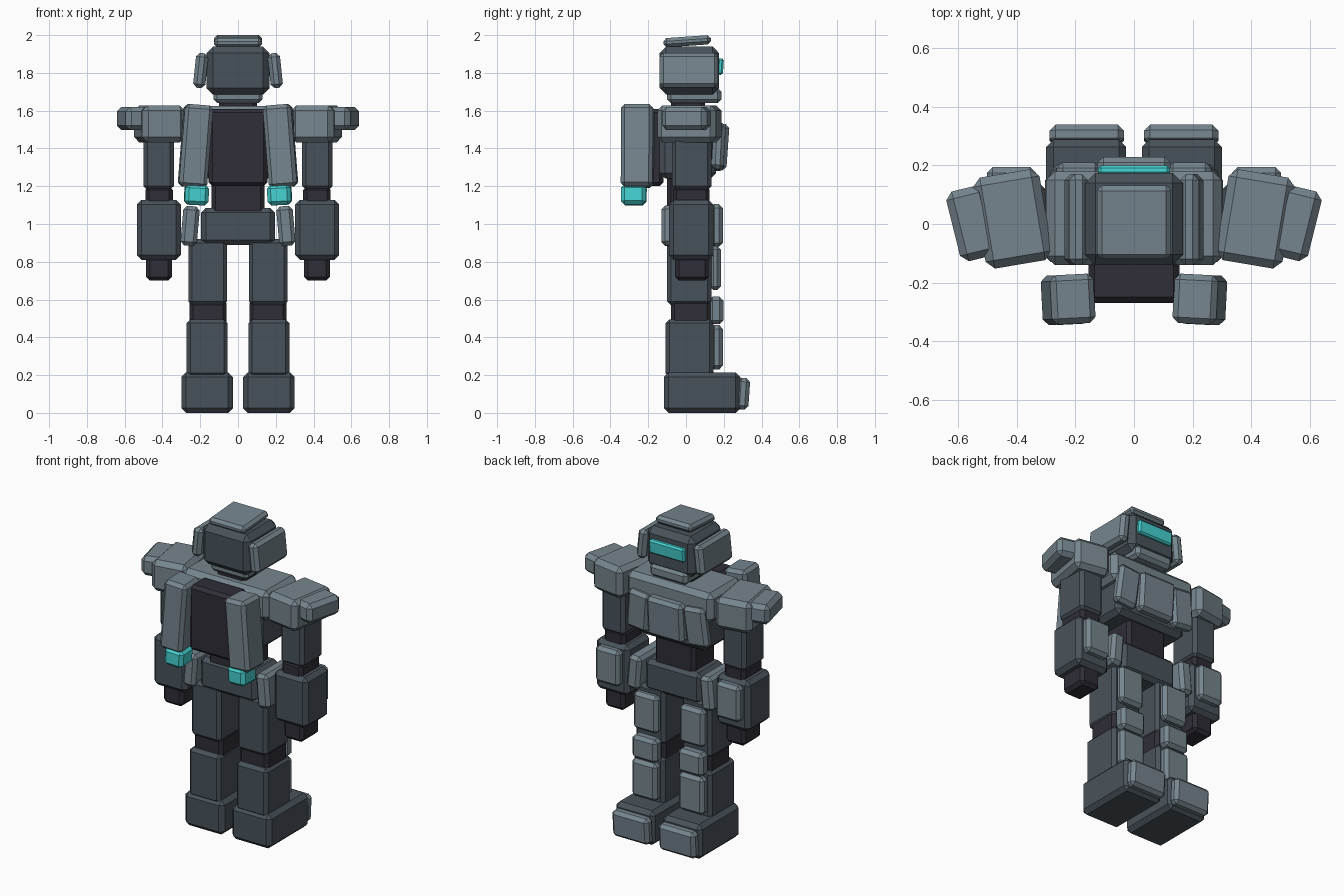
import bpy
import bmesh
from math import radians
from mathutils import Euler, Matrix, Vector

cube = bpy.data.objects.get("Cube")
if cube:
    bpy.data.objects.remove(cube, do_unlink=True)


def material(name, color):
    mat = bpy.data.materials.new(name)
    mat.use_nodes = True
    mat.diffuse_color = (*color, 1)
    mat.node_tree.nodes["Principled BSDF"].inputs["Base Color"].default_value = (*color, 1)
    return mat


LIGHT = material("light steel armor", (0.18, 0.235, 0.27))
DARK = material("dark steel frame", (0.066, 0.086, 0.104))
JOINT = material("near black joints", (0.029, 0.026, 0.038))
GLOW = material("teal glow", (0.06, 0.64, 0.64))


def block(name, mat, x, y, z, tilt=(0, 0, 0), chamfer=0.02):
    """Chamfered box spanning the x, y, z ranges, then tilted about its centre."""
    spans = (x, y, z)
    size = Vector([hi - lo for lo, hi in spans])
    bm = bmesh.new()
    bmesh.ops.create_cube(bm, size=1, matrix=Matrix.Diagonal((*size, 1)))
    bmesh.ops.bevel(bm, geom=bm.edges[:], offset=min(chamfer, min(size) * 0.35),
                    segments=1, profile=0.5, affect='EDGES')
    bmesh.ops.recalc_face_normals(bm, faces=bm.faces[:])
    mesh = bpy.data.meshes.new(name)
    bm.to_mesh(mesh)
    bm.free()
    mesh.materials.append(mat)
    obj = bpy.data.objects.new(name, mesh)
    obj.location = [(lo + hi) / 2 for lo, hi in spans]
    obj.rotation_euler = Euler([radians(a) for a in tilt])
    bpy.context.collection.objects.link(obj)
    return obj


def centred(name, mat, half, y, z, **options):
    block(name, mat, (-half, half), y, z, **options)


def pair(name, mat, x, y, z, tilt=(0, 0, 0), **options):
    """Left block plus its mirror image on the right."""
    block("left_" + name, mat, x, y, z, tilt, **options)
    block("right_" + name, mat, (-x[1], -x[0]), y, z,
          (tilt[0], -tilt[1], -tilt[2]), **options)


# Head
centred("head", DARK, 0.167, (-0.14, 0.175), (1.685, 1.94), chamfer=0.035)
centred("crown_plate", LIGHT, 0.127, (-0.12, 0.132), (1.943, 1.992), tilt=(4, 0, 0))
centred("visor", GLOW, 0.123, (0.165, 0.198), (1.79, 1.877), tilt=(-4, 0, 0), chamfer=0.01)
centred("chin_guard", LIGHT, 0.13, (-0.10, 0.187), (1.64, 1.72))
centred("neck", JOINT, 0.10, (-0.08, 0.10), (1.58, 1.67))
pair("ear_guard", LIGHT, (0.165, 0.23), (-0.14, 0.17), (1.72, 1.905), (0, -6, 0))

# Torso
centred("collar", LIGHT, 0.30, (-0.14, 0.18), (1.44, 1.625), chamfer=0.03)
centred("chest", DARK, 0.25, (-0.14, 0.16), (1.24, 1.50), chamfer=0.03)
centred("chest_plate", LIGHT, 0.125, (0.15, 0.222), (1.285, 1.53), tilt=(-4, 0, 0))
pair("side_chest_plate", LIGHT, (0.125, 0.275), (0.14, 0.205), (1.285, 1.53), (-3, -6, 0))
centred("waist", JOINT, 0.14, (-0.10, 0.12), (1.04, 1.30))
centred("pelvis", DARK, 0.195, (-0.11, 0.14), (0.89, 1.085), chamfer=0.025)
pair("hip_skirt", LIGHT, (0.21, 0.297), (-0.13, 0.17), (0.885, 1.095), (0, -5, 0))

# Back pack
centred("pack_core", JOINT, 0.155, (-0.27, -0.12), (1.20, 1.61))
pair("booster", LIGHT, (0.15, 0.30), (-0.342, -0.173), (1.195, 1.632), (0, -4.5, -3))
pair("booster_nozzle", GLOW, (0.157, 0.283), (-0.343, -0.21), (1.10, 1.21), (0, -3, -3))

# Arms
pair("shoulder_pad", LIGHT, (0.30, 0.53), (-0.14, 0.175), (1.432, 1.628), (0, 0, -9.5), chamfer=0.028)
pair("shoulder_tip", LIGHT, (0.48, 0.62), (-0.12, 0.125), (1.497, 1.62), (0, 0, -14), chamfer=0.025)
pair("upper_arm", DARK, (0.34, 0.50), (-0.075, 0.135), (1.18, 1.48))
pair("elbow", JOINT, (0.345, 0.49), (-0.07, 0.125), (1.09, 1.20))
pair("forearm", DARK, (0.303, 0.535), (-0.09, 0.145), (0.81, 1.128), chamfer=0.025)
pair("forearm_plate", LIGHT, (0.335, 0.503), (0.13, 0.195), (0.88, 1.105))
pair("hand", JOINT, (0.35, 0.487), (-0.058, 0.12), (0.70, 0.83))

# Legs
pair("thigh", DARK, (0.058, 0.263), (-0.10, 0.135), (0.57, 0.92))
pair("thigh_plate", LIGHT, (0.075, 0.246), (0.125, 0.185), (0.65, 0.885))
pair("knee", JOINT, (0.06, 0.258), (-0.08, 0.13), (0.46, 0.60))
pair("knee_plate", LIGHT, (0.075, 0.246), (0.12, 0.198), (0.47, 0.615))
pair("shin", DARK, (0.055, 0.272), (-0.108, 0.145), (0.19, 0.495))
pair("shin_plate", LIGHT, (0.075, 0.25), (0.13, 0.195), (0.23, 0.465))
pair("foot", DARK, (0.027, 0.30), (-0.117, 0.288), (0.0, 0.215), chamfer=0.025)
pair("toe_cap", LIGHT, (0.035, 0.288), (0.268, 0.335), (0.018, 0.185), (-4, 0, 0))
